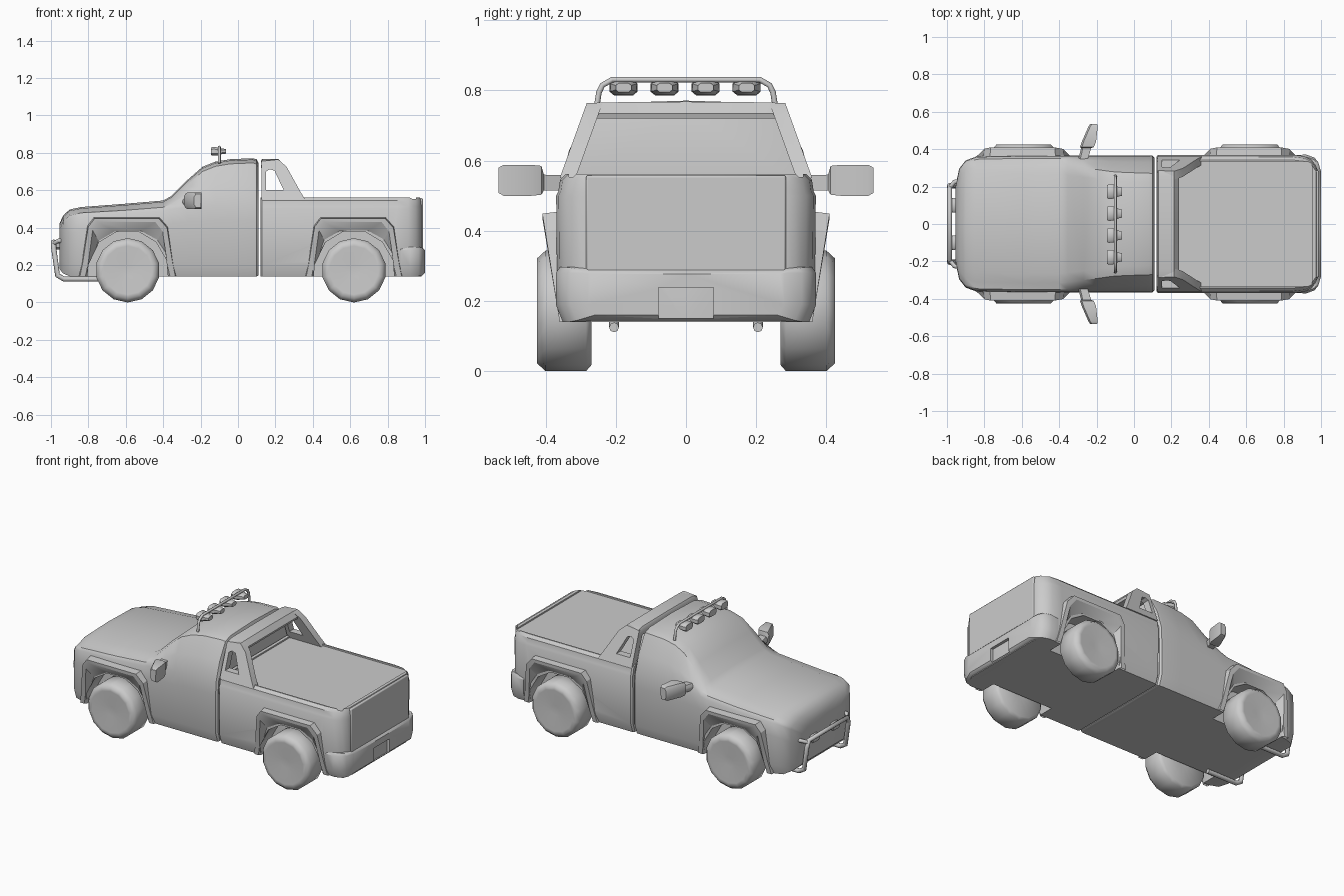
import bpy, bmesh, math
from math import sin, cos, pi, radians

if "Cube" in bpy.data.objects:
    bpy.data.objects.remove(bpy.data.objects["Cube"])


def finish(ob, angle=35):
    ob.data.shade_smooth()
    ob.data.set_sharp_from_angle(angle=radians(angle))
    return ob


def skin(name, rings, closed=True, caps=True, angle=35):
    """Skin a list of equal-length point rings into one mesh."""
    bm = bmesh.new()
    vs = [[bm.verts.new(p) for p in r] for r in rings]
    n = len(rings[0])
    for a, b in zip(vs, vs[1:]):
        for i in range(n if closed else n - 1):
            j = (i + 1) % n
            bm.faces.new((a[i], a[j], b[j], b[i]))
    if caps:
        bm.faces.new(vs[0])
        bm.faces.new(vs[-1])
    bmesh.ops.recalc_face_normals(bm, faces=bm.faces)
    me = bpy.data.meshes.new(name)
    bm.to_mesh(me)
    bm.free()
    ob = bpy.data.objects.new(name, me)
    bpy.context.collection.objects.link(ob)
    return finish(ob, angle)


def both(name, rings, **kw):
    """Left and right copies of a skinned part."""
    return [skin(f"{name}_{tag}", [[(x, s * y, z) for x, y, z in r] for r in rings], **kw)
            for s, tag in ((1, "left"), (-1, "right"))]


def box(name, x0, x1, y0, y1, z0, z1, bevel=0):
    ob = skin(name, [[(x, y0, z0), (x, y1, z0), (x, y1, z1), (x, y0, z1)] for x in (x0, x1)])
    if bevel:
        m = ob.modifiers.new("bevel", "BEVEL")
        m.width, m.segments = bevel, 2
    return ob


def cut(ob, cutters):
    for c in cutters:
        m = ob.modifiers.new("cut", "BOOLEAN")
        m.operation, m.solver, m.object = "DIFFERENCE", "EXACT", c
    bpy.context.view_layer.update()
    dg = bpy.context.evaluated_depsgraph_get()
    me = bpy.data.meshes.new_from_object(ob.evaluated_get(dg))
    ob.modifiers.clear()
    ob.data = me
    for c in cutters:
        bpy.data.objects.remove(c)
    finish(ob)


def tube(name, pts, r):
    cu = bpy.data.curves.new(name, "CURVE")
    cu.dimensions = "3D"
    cu.bevel_depth, cu.bevel_resolution, cu.use_fill_caps = r, 2, True
    sp = cu.splines.new("POLY")
    sp.points.add(len(pts) - 1)
    for p, co in zip(sp.points, pts):
        p.co = (*co, 1)
    ob = bpy.data.objects.new(name, cu)
    bpy.context.collection.objects.link(ob)


def section(x, half):
    """Mirror a half cross-section (y, z) running from bottom to top centre."""
    return [(x, y, z) for y, z in half] + [(x, -y, z) for y, z in half[-2:0:-1]]


def octagon(a, b):
    return [(a, -.5 * b), (a, .5 * b), (.65 * a, b), (-.65 * a, b),
            (-a, .5 * b), (-a, -.5 * b), (-.65 * a, -b), (.65 * a, -b)]


# wheel arch outlines, relative to the wheel centre in x
R = .215
ARC = [(-R, .14)] + [(R * cos(radians(a)), .17 + R * sin(radians(a)))
                     for a in (165, 135, 107, 73, 45, 15)] + [(R, .14)]
OUTER = [(-.26, .14), (-.245, .22), (-.215, .41), (-.18, .455),
         (.17, .455), (.215, .405), (.245, .22), (.26, .14)]
INNER = [(x * .87, z if z < .15 else z - .025) for x, z in OUTER]


def well_cutters(cx):
    path = [(-R, .05)] + ARC + [(R, .05)]
    return both("well_cutter", [[(cx + x, y, z) for x, z in path] for y in (.25, .55)])


# cab and bonnet: x, bottom z, half width, belt z, top half width, top z
def cab_section(x, zb, w, zm, wt, zt):
    return section(x, [(0, zb), (w - .02, zb), (w, zb + .06), (w, zm - .08), (w - .004, zm),
                       ((w + wt) / 2 + .01, (zm + zt - .025) / 2 + .004),
                       (wt, zt - .025), (wt - .05, zt - .007), (0, zt)])


cab = skin("cab", [cab_section(*s) for s in (
    (-.955, .18, .20, .36, .16, .42), (-.935, .155, .295, .42, .25, .465),
    (-.90, .14, .34, .45, .29, .497), (-.84, .14, .362, .465, .31, .51),
    (-.60, .14, .367, .475, .315, .528), (-.40, .14, .367, .49, .315, .545),
    (-.355, .14, .367, .50, .31, .57), (-.27, .14, .367, .51, .30, .655),
    (-.19, .14, .367, .51, .29, .725), (-.12, .14, .367, .52, .28, .753),
    (-.04, .14, .367, .52, .275, .766), (.08, .14, .367, .52, .272, .771),
    (.10, .14, .365, .52, .268, .765), (.11, .145, .355, .52, .25, .745))])
cut(cab, well_cutters(-.59))


# cargo bed with sunken cover
def bed_section(x, w, d=0):
    return section(x, [(0, .14), (w - .02, .14), (w, .20), (w + .003, .50), (w - .003, .512),
                       (w - .008, .545 - d), (w - .025, .562 - d), (0, .562 - d)])


bed = skin("bed", [bed_section(*s) for s in (
    (.12, .355), (.128, .366), (.85, .367), (.91, .36), (.95, .34), (.972, .31), (.982, .285, .015))])
cut(bed, well_cutters(.62) + [box("cover_cutter", .14, .952, -.333, .333, .553, .7)])
box("tailgate", .96, .988, -.285, .285, .275, .558, .006)


# rear bumper with plate recess
def bumper_section(x, w, d):
    return section(x, [(0, .14 + d), (w - .02, .14 + d), (w, .19), (w, .28), (w - .012, .297 - d), (0, .297 - d)])


bumper = skin("rear_bumper", [bumper_section(*s) for s in (
    (.87, .369, 0), (.92, .371, 0), (.965, .355, 0), (.985, .33, .005), (1.0, .28, .02))])
cut(bumper, [box("plate_cutter", .965, 1.1, -.078, .078, .15, .238)])
box("plate", .95, .975, -.066, .066, .158, .23)

# wheels and flared arches
PROFILE = ((.03, .415), (.13, .424), (.15, .424), (.172, .40), (.172, .285), (.155, .27), (.03, .27))
for axle, cx in (("front", -.59), ("rear", .62)):
    both(axle + "_wheel", [[(cx + r * sin(2 * pi * i / 14), y, .172 - r * cos(2 * pi * i / 14))
                            for i in range(14)] for r, y in PROFILE], angle=50)

    def edge(path, base, slope):
        return [(cx + x, base + slope * (z - .14) / .3, z) for x, z in path]
    mid = [(x * .98, z if z < .15 else z - .006) for x, z in OUTER]
    both(axle + "_arch_flare", [edge(OUTER, .345, .015), edge(mid, .36, .048), edge(INNER, .36, .05),
                                edge(ARC, .35, .015), edge(ARC, .30, 0)],
         closed=False, caps=False, angle=25)

# leaning side sails with window, joined by a cross bar
SAIL = [(.125, .55), (.125, .755), (.215, .765), (.26, .725), (.335, .59), (.36, .55)]
HOLE = [(.15, .60), (.15, .70), (.17, .712), (.195, .705), (.235, .62), (.245, .60)]


def lean(path, inset):
    return [(x, .36 - (z - .55) * .36 - inset, z) for x, z in path]


both("sail", [lean(SAIL, 0), lean(HOLE, 0), lean(HOLE, .045), lean(SAIL, .045), lean(SAIL, 0)], caps=False)
skin("sail_cross_bar", [[(.122, y, .72), (.235, y, .72), (.24, y, .735), (.215, y, z), (.13, y, z), (.122, y, z - .012)]
                        for y, z in ((-.285, .757), (-.25, .766), (0, .768), (.25, .766), (.285, .757))])


# door mirrors: y, x centre, half x, z low, z high
def mirror_ring(y, x, h, z0, z1):
    c = .016
    return [(x - h + c * .6, y, z0), (x + h, y, z0), (x + h + .002, y, z1), (x - h + c * .6, y, z1),
            (x - h, y, z1 - c), (x - h, y, z0 + c)]


both("door_mirror", [mirror_ring(*m) for m in (
    (.34, -.275, .024, .515, .558), (.405, -.257, .026, .515, .56), (.412, -.252, .036, .503, .585),
    (.44, -.242, .037, .50, .588), (.52, -.22, .024, .50, .588), (.534, -.217, .018, .508, .58))])

# roof light bar
tube("roof_light_bar", [(-.1, s * y, z) for s, ys in ((1, ((.256, .745), (.248, .795), (.238, .815), (.21, .831))),
                                                     (-1, ((.21, .831), (.238, .815), (.248, .795), (.256, .745))))
                        for y, z in ys], .008)


def lamp(name, x0, y, z, k):
    skin(name, [[(x0 + dx * k, y + a, z + b) for a, b in octagon(.04 * f, .023 * f)]
                for dx, f in ((0, .85), (.01, 1), (.04, .92), (.06, .65), (.08, .55))], angle=40)


for i, y in enumerate((-.178, -.061, .056, .173)):
    lamp(f"roof_lamp_{i + 1}", -.145, y, .808, 1)

# front guard bar with two lamps
GUARD = [(-.72, .205, .125), (-.93, .205, .125), (-.965, .205, .145), (-.985, .205, .29), (-.986, .19, .325)]
tube("guard_bar", GUARD + [(x, -y, z) for x, y, z in GUARD[::-1]], .014)
for s, tag in ((1, "left"), (-1, "right")):
    tube("guard_brace_" + tag, [(-.984, s * .195, .315), (-.96, s * .225, .33), (-.90, s * .235, .33)], .012)
    lamp("guard_lamp_" + tag, -.978, s * .1, .305, .7)
